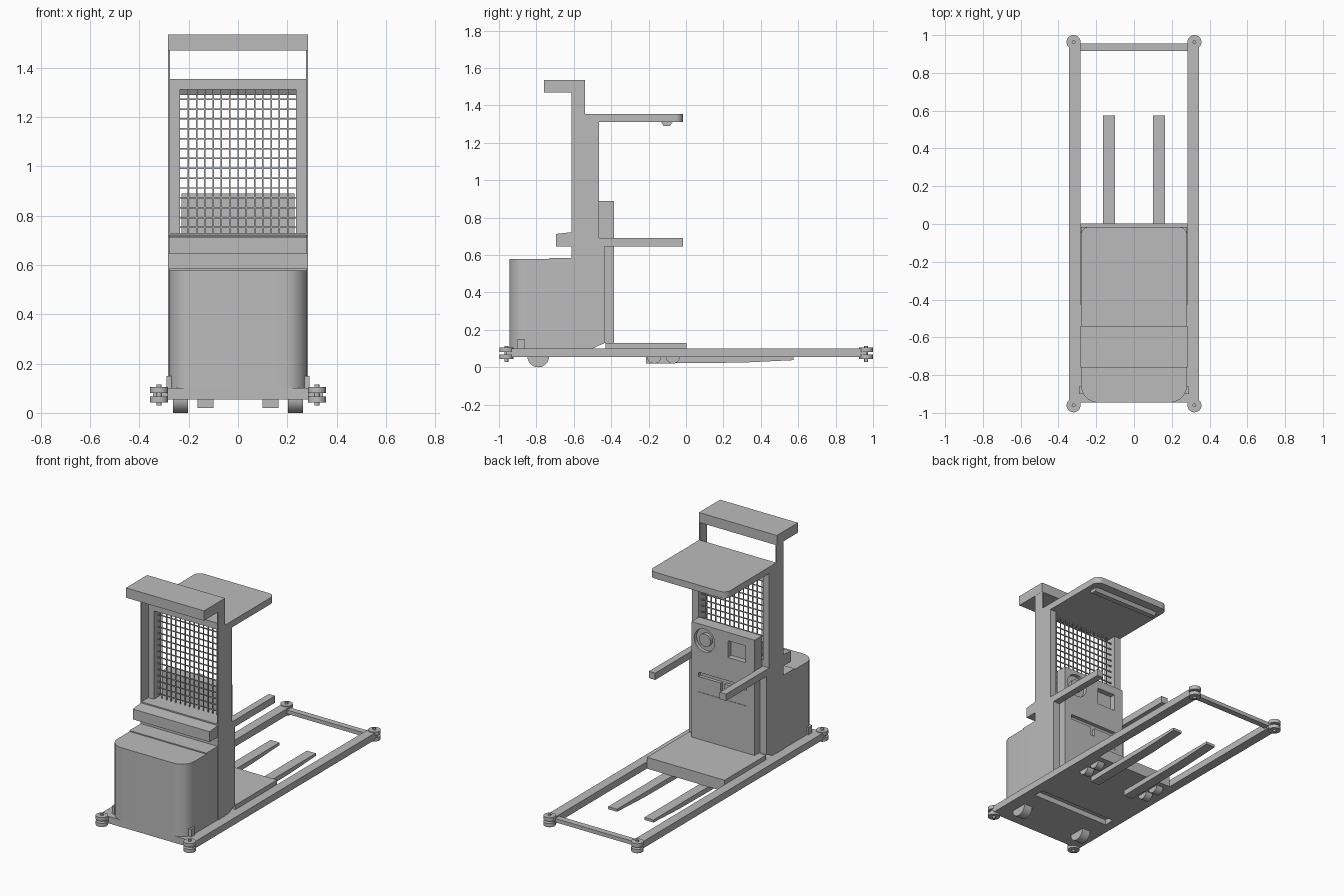
import bpy, bmesh, math
from mathutils import Matrix

cube = bpy.data.objects.get("Cube")
if cube:
    bpy.data.objects.remove(cube, do_unlink=True)

grey = bpy.data.materials.new("plain grey")
grey.use_nodes = True
tone = (0.5, 0.5, 0.5, 1)
grey.diffuse_color = tone
grey.node_tree.nodes["Principled BSDF"].inputs["Base Color"].default_value = tone


def finish(name, bm, smooth=False):
    bmesh.ops.recalc_face_normals(bm, faces=bm.faces)
    mesh = bpy.data.meshes.new(name)
    bm.to_mesh(mesh)
    bm.free()
    mesh.materials.append(grey)
    ob = bpy.data.objects.new(name, mesh)
    bpy.context.collection.objects.link(ob)
    if smooth:
        bpy.ops.object.select_all(action='DESELECT')
        ob.select_set(True)
        bpy.context.view_layer.objects.active = ob
        bpy.ops.object.shade_smooth_by_angle(angle=math.radians(35))
    return ob


def add_box(bm, x, y, z):
    """Box from three (low, high) ranges."""
    mid = [(a + b) / 2 for a, b in (x, y, z)]
    size = [b - a for a, b in (x, y, z)]
    mat = Matrix.Translation(mid) @ Matrix.Diagonal((*size, 1))
    return bmesh.ops.create_cube(bm, size=1, matrix=mat)["verts"]


def box(name, x, y, z, radius=0, rounded=None):
    """Box; upright edges whose y passes the rule are rounded."""
    bm = bmesh.new()
    add_box(bm, x, y, z)
    if radius:
        edges = [e for e in bm.edges
                 if abs(e.verts[0].co.z - e.verts[1].co.z) > 1e-4 and rounded(e.verts[0].co.y)]
        bmesh.ops.bevel(bm, geom=edges, offset=radius, segments=8, profile=0.5, affect='EDGES')
    return finish(name, bm, radius > 0)


def prism(name, profile, x0, x1):
    """Side profile of (y, z) points pushed across x."""
    bm = bmesh.new()
    face = bm.faces.new([bm.verts.new((x0, y, z)) for y, z in profile])
    out = bmesh.ops.extrude_face_region(bm, geom=[face])["geom"]
    bmesh.ops.translate(bm, vec=(x1 - x0, 0, 0), verts=[v for v in out if isinstance(v, bmesh.types.BMVert)])
    return finish(name, bm)


def cylinder(name, centre, radius, depth, axis='Z', sides=32):
    bm = bmesh.new()
    turn = {'X': Matrix.Rotation(math.pi / 2, 4, 'Y'), 'Y': Matrix.Rotation(math.pi / 2, 4, 'X'),
            'Z': Matrix.Identity(4)}[axis]
    bmesh.ops.create_cone(bm, cap_ends=True, segments=sides, radius1=radius, radius2=radius,
                          depth=depth, matrix=Matrix.Translation(centre) @ turn)
    return finish(name, bm, True)


def cut(target, cutter):
    mod = target.modifiers.new("recess", 'BOOLEAN')
    mod.operation = 'DIFFERENCE'
    mod.solver = 'EXACT'
    mod.object = cutter
    cutter.hide_render = True
    cutter.hide_set(True)


def span(side, a, b):
    """Range mirrored to one side."""
    return tuple(sorted((side * a, side * b)))


# Chassis and standing platform
W = 0.283
box("front_chassis", (-W, W), (-0.945, -0.61), (0.055, 0.1))
box("chassis_bridge", (-W, W), (-0.61, -0.54), (0.09, 0.1))
box("rear_chassis", (-W, W), (-0.54, -0.43), (0.055, 0.1))
box("platform", (-W, W), (-0.43, 0.003), (0.055, 0.13))
box("rear_crossbar", (-W, W), (0.915, 0.955), (0.065, 0.09))

# Drive housing
box("drive_housing", (-0.28, 0.28), (-0.945, -0.6), (0.1, 0.578), 0.09, lambda y: y < -0.9)
box("housing_lid", (-0.28, 0.28), (-0.73, -0.61), (0.575, 0.585))

# Parts repeated left and right
for s, tag in ((-1, "right"), (1, "left")):
    box(f"{tag}_rail", span(s, W, 0.345), (-0.96, 0.965), (0.055, 0.1))
    for y, end in ((-0.96, "front"), (0.963, "rear")):
        for z in (0.055, 0.093):
            cylinder(f"{tag}_{end}_guide_roller", (s * 0.32, y, z), 0.037, 0.024)
        cylinder(f"{tag}_{end}_roller_pin", (s * 0.32, y, 0.072), 0.01, 0.085, sides=12)
    cylinder(f"{tag}_drive_wheel", (s * 0.233, -0.79, 0.058), 0.058, 0.06, 'X')
    for y in (-0.17, -0.07):
        cylinder(f"{tag}_load_wheel", (s * 0.235, y, 0.058), 0.038, 0.05, 'X')
    prism(f"{tag}_fork", [(-0.215, 0.02), (0.3, 0.025), (0.575, 0.038), (0.575, 0.055), (-0.215, 0.055)],
          s * 0.1, s * 0.165)
    box(f"{tag}_housing_bracket", span(s, 0.27, 0.29), (-0.9, -0.86), (0.1, 0.15))
    # mast plates, inner columns and arm rests
    box(f"{tag}_mast_plate", span(s, 0.275, 0.283), (-0.612, -0.54), (0.1, 1.535))
    box(f"{tag}_column", span(s, 0.235, 0.281), (-0.54, -0.465), (0.15, 1.355))
    prism(f"{tag}_column_foot", [(-0.465, 0.645), (-0.435, 0.645), (-0.435, 0.13), (-0.5, 0.1),
                                 (-0.54, 0.1), (-0.54, 0.15), (-0.465, 0.15)], s * 0.235, s * 0.281)
    box(f"{tag}_arm_rest", span(s, 0.235, 0.281), (-0.465, -0.015), (0.645, 0.69))

# Mast top hood, front tray and closing panel
box("mast_hood", (-0.284, 0.284), (-0.76, -0.54), (1.47, 1.535))
prism("front_tray", [(-0.695, 0.645), (-0.695, 0.713), (-0.612, 0.722), (-0.612, 0.645)], -0.28, 0.28)
box("mast_panel", (-0.275, 0.275), (-0.612, -0.54), (0.1, 0.645))
box("mast_sill", (-0.275, 0.275), (-0.612, -0.465), (0.645, 0.73))

# Overhead roof
box("roof", (-0.281, 0.281), (-0.54, -0.015), (1.312, 1.355), 0.045, lambda y: y > -0.1)
prism("roof_lamp", [(-0.135, 1.315), (-0.12, 1.29), (-0.085, 1.29), (-0.07, 1.315)], -0.24, 0.24)

# Wire screen between the columns
bm = bmesh.new()
X, LOW, HIGH, T = 0.235, 0.73, 1.312, 0.003
for i in range(1, 14):
    x = -X + 2 * X * i / 14
    add_box(bm, (x - T, x + T), (-0.506, -0.5), (LOW, HIGH))
for i in range(1, 15):
    z = HIGH - 0.04 * i
    add_box(bm, (-X, X), (-0.5, -0.494), (z - T, z + T))
finish("wire_screen", bm)

# Control console with recesses
console = box("console", (-0.23, 0.23), (-0.465, -0.385), (0.13, 0.89))
cut(console, cylinder("dial_cutter", (0.135, -0.385, 0.79), 0.075, 0.05, 'Y'))
cut(console, box("screen_cutter", (-0.165, -0.035), (-0.42, -0.37), (0.725, 0.835)))
bm = bmesh.new()
add_box(bm, (-0.17, 0.18), (-0.41, -0.37), (0.44, 0.57))
cut(console, finish("pocket_cutter", bm))
cylinder("steering_dial", (0.135, -0.4, 0.79), 0.042, 0.022, 'Y')
for x, z, w, h in ((0.1, 0.46, 0.16, 0.1), (-0.09, 0.46, 0.16, 0.1), (0, 0.445, 0.06, 0.06)):
    box("pocket_lip", (x - w / 2, x + w / 2), (-0.412, -0.388), (z - 0.02, z - 0.02 + h))
